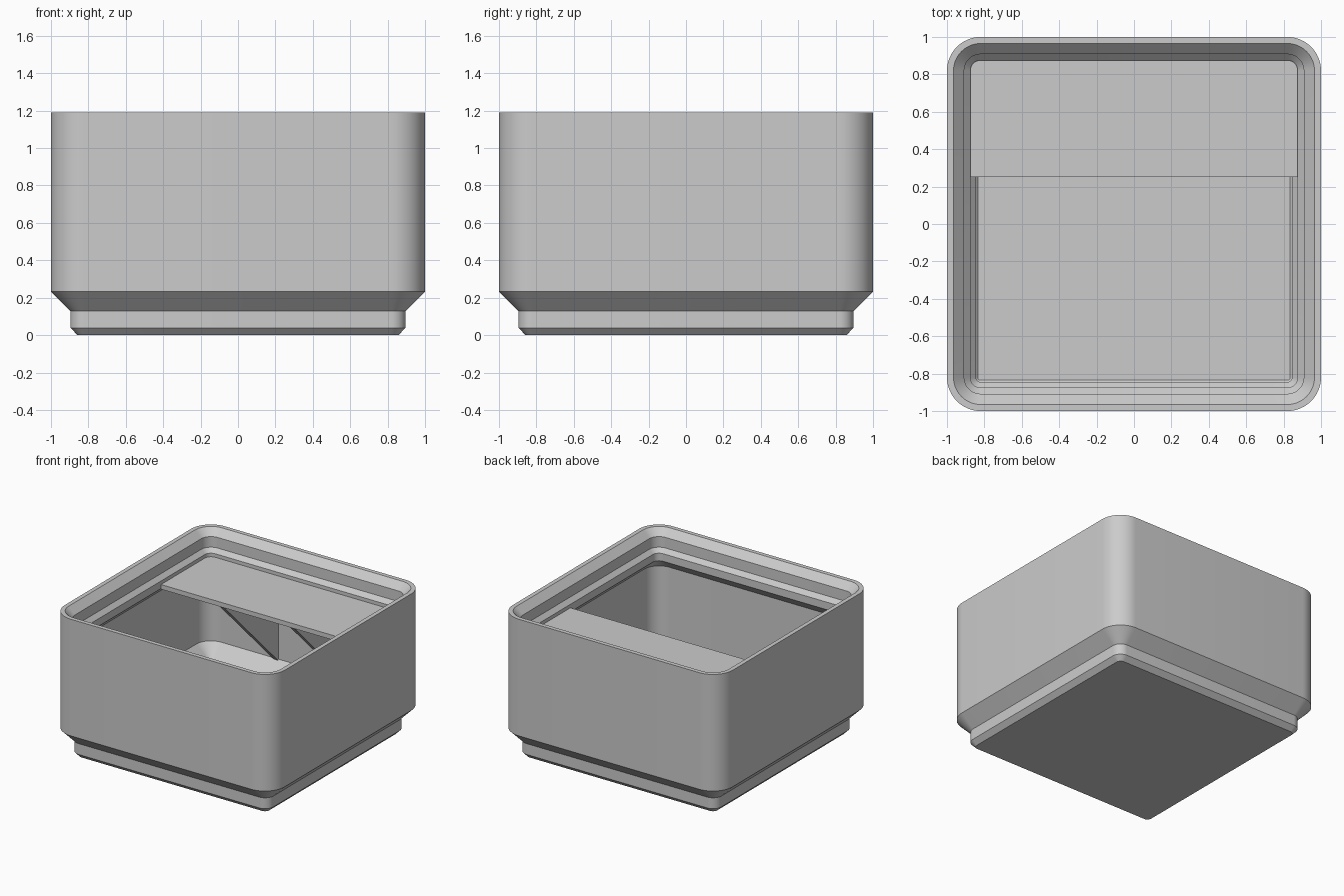
import bpy, bmesh, math

cube = bpy.data.objects.get("Cube")
if cube:
    bpy.data.objects.remove(cube, do_unlink=True)

# Single light grey plastic
grey = bpy.data.materials.new("light_grey")
grey.use_nodes = True
colour = (0.6, 0.6, 0.6, 1)
grey.diffuse_color = colour
grey.node_tree.nodes["Principled BSDF"].inputs["Base Color"].default_value = colour

OUTER_RADIUS = 0.18
CORNER_STEPS = 12


def finish(name, bm):
    bmesh.ops.recalc_face_normals(bm, faces=bm.faces)
    mesh = bpy.data.meshes.new(name)
    bm.to_mesh(mesh)
    bm.free()
    mesh.materials.append(grey)
    obj = bpy.data.objects.new(name, mesh)
    bpy.context.collection.objects.link(obj)
    bpy.ops.object.select_all(action='DESELECT')
    obj.select_set(True)
    bpy.context.view_layer.objects.active = obj
    bpy.ops.object.shade_smooth_by_angle(angle=math.radians(30))
    return obj


def rounded_ring(bm, half, z):
    """Rounded square whose corners share centres with the outer wall."""
    radius = OUTER_RADIUS - (1 - half)
    centre = half - radius
    ring = []
    for corner in range(4):
        base = corner * math.pi / 2
        cx = centre * (1 if corner in (0, 3) else -1)
        cy = centre * (1 if corner in (0, 1) else -1)
        for i in range(CORNER_STEPS + 1):
            a = base + i / CORNER_STEPS * math.pi / 2
            ring.append(bm.verts.new((cx + radius * math.cos(a),
                                      cy + radius * math.sin(a), z)))
    return ring


# Bin shell: (half width, height) up the outside, over the lip, down the inside
profile = [
    (0.858, 0.0), (0.896, 0.039), (0.896, 0.128), (1.0, 0.232), (1.0, 1.19),
    (0.965, 1.19), (0.908, 1.133), (0.908, 1.046), (0.875, 1.012),
    (0.875, 0.95), (0.954, 0.871), (0.954, 0.255), (0.845, 0.146),
    (0.845, 0.05), (0.835, 0.04),
]
bm = bmesh.new()
rings = [rounded_ring(bm, half, z) for half, z in profile]
for low, high in zip(rings, rings[1:]):
    for i in range(len(low)):
        j = (i + 1) % len(low)
        bm.faces.new((low[i], low[j], high[j], high[i]))
bm.faces.new(rings[0])
bm.faces.new(rings[-1])
finish("bin_shell", bm)


def prism(name, outline, x_min, x_max):
    """Extrude a (y, z) outline along x."""
    bm = bmesh.new()
    face = bm.faces.new([bm.verts.new((x_min, y, z)) for y, z in outline])
    moved = bmesh.ops.extrude_face_region(bm, geom=[face])["geom"]
    verts = [g for g in moved if isinstance(g, bmesh.types.BMVert)]
    bmesh.ops.translate(bm, verts=verts, vec=(x_max - x_min, 0, 0))
    return finish(name, bm)


# Label shelf along the back, its rear corners clipped into the wall
SHELF_FRONT, SHELF_TOP, SHELF_BOTTOM, WALL = 0.25, 0.983, 0.945, 0.96
bm = bmesh.new()
clip = 0.05
plan = [(-WALL, SHELF_FRONT), (WALL, SHELF_FRONT), (WALL, WALL - clip),
        (WALL - clip, WALL), (clip - WALL, WALL), (-WALL, WALL - clip)]
face = bm.faces.new([bm.verts.new((x, y, SHELF_BOTTOM)) for x, y in plan])
moved = bmesh.ops.extrude_face_region(bm, geom=[face])["geom"]
bmesh.ops.translate(bm, vec=(0, 0, SHELF_TOP - SHELF_BOTTOM),
                    verts=[g for g in moved if isinstance(g, bmesh.types.BMVert)])
finish("label_shelf", bm)

# Triangular gussets holding up the shelf
drop = WALL - SHELF_FRONT
triangle = [(SHELF_FRONT, SHELF_BOTTOM), (WALL, SHELF_BOTTOM),
            (WALL, SHELF_BOTTOM - drop)]
for side, x in (("right", -0.32), ("left", 0.32)):
    prism("shelf_gusset_" + side, triangle, x - 0.02, x + 0.02)
